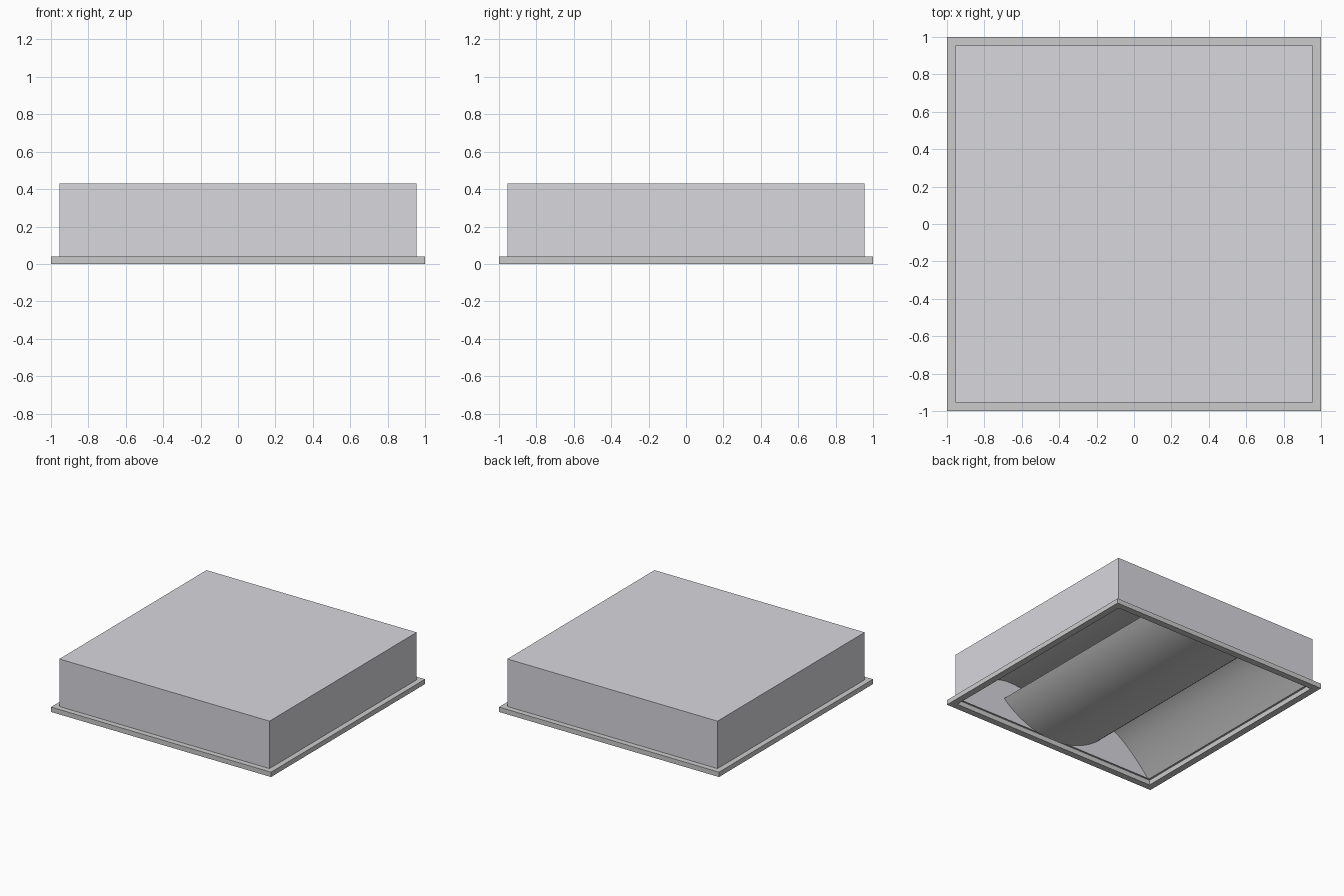
import bpy, bmesh, math
from mathutils import Vector
from mathutils.geometry import interpolate_bezier

if "Cube" in bpy.data.objects:
    bpy.data.objects.remove(bpy.data.objects["Cube"])

WALL = 0.955      # half width of the housing
INNER = 0.945     # half width of the trim opening
LIP = 0.93        # half width of the inner lip
TRIM_H = 0.04
TOP = 0.43


def material(name, rgb):
    mat = bpy.data.materials.new(name)
    mat.diffuse_color = (*rgb, 1)
    mat.use_nodes = True
    mat.node_tree.nodes["Principled BSDF"].inputs["Base Color"].default_value = mat.diffuse_color
    return mat


def make_object(name, bm, mat=None, smooth=False):
    bmesh.ops.recalc_face_normals(bm, faces=bm.faces)
    mesh = bpy.data.meshes.new(name)
    bm.to_mesh(mesh)
    bm.free()
    ob = bpy.data.objects.new(name, mesh)
    bpy.context.collection.objects.link(ob)
    if mat:
        mesh.materials.append(mat)
    if smooth:
        bpy.ops.object.select_all(action='DESELECT')
        bpy.context.view_layer.objects.active = ob
        ob.select_set(True)
        bpy.ops.object.shade_smooth_by_angle(angle=math.radians(30))
    return ob


def square(bm, r, z):
    return [bm.verts.new((x * r, y * r, z)) for x, y in ((-1, -1), (1, -1), (1, 1), (-1, 1))]


def bridge(bm, a, b):
    for i in range(4):
        j = (i + 1) % 4
        bm.faces.new((a[i], a[j], b[j], b[i]))


def sheet(name, profile, half_len):
    """Sweep an x-z profile along y as a thin sheet facing down."""
    bm = bmesh.new()
    rows = [[bm.verts.new((x, s * half_len, z)) for x, z in profile] for s in (-1, 1)]
    for i in range(len(profile) - 1):
        bm.faces.new((rows[0][i], rows[0][i + 1], rows[1][i + 1], rows[1][i]))
    bm.normal_update()
    bmesh.ops.recalc_face_normals(bm, faces=bm.faces)
    if sum(f.normal.z for f in bm.faces) > 0:
        bmesh.ops.reverse_faces(bm, faces=bm.faces)
    mesh = bpy.data.meshes.new(name)
    bm.to_mesh(mesh)
    bm.free()
    mesh.polygons.foreach_set("use_smooth", [True] * len(mesh.polygons))
    ob = bpy.data.objects.new(name, mesh)
    bpy.context.collection.objects.link(ob)
    return ob


shell_paint = material("shell_paint", (0.69, 0.68, 0.72))
trim_paint = material("trim_paint", (0.67, 0.69, 0.69))

# housing: box open at the bottom, with a narrow lip turned inwards
bm = bmesh.new()
lip, low, high = square(bm, LIP, TRIM_H), square(bm, WALL, TRIM_H), square(bm, WALL, TOP)
bridge(bm, lip, low)
bridge(bm, low, high)
bm.faces.new(high)
make_object("housing", bm, shell_paint)

# trim frame around the opening
bm = bmesh.new()
loops = [square(bm, r, z) for r, z in ((1, 0), (1, TRIM_H), (INNER, TRIM_H), (INNER, 0))]
for i in range(4):
    bridge(bm, loops[i], loops[(i + 1) % 4])
make_object("trim_frame", bm, trim_paint)


# gull-wing reflector: half profile from two curves, mirrored
def curve(*pts):
    return [(p.x, p.y) for p in interpolate_bezier(*[Vector(q) for q in pts], 17)]


half = curve((0.945, TRIM_H + 0.002), (0.75, 0.27), (0.60, 0.385), (0.42, 0.385))
half += curve((0.42, 0.385), (0.28, 0.385), (0.15, 0.33), (0, 0.33))[1:]
profile = half + [(-x, z) for x, z in reversed(half[:-1])]
END = WALL - 0.003
sheet("reflector", profile, END)

# flat plates closing the two reflector ends
for side, label in ((-1, "front"), (1, "back")):
    bm = bmesh.new()
    bm.faces.new([bm.verts.new((x, side * END, z)) for x, z in profile])
    make_object("reflector_end_" + label, bm, shell_paint)

# curved lamp shield hanging below the reflector
R, HALF_ANGLE, N = 0.70, math.radians(43), 32
arc = []
for i in range(N + 1):
    a = HALF_ANGLE * (2 * i / N - 1)
    arc.append((R * math.sin(a), TRIM_H + R * (1 - math.cos(a))))
sheet("lamp_shield", arc, END)
